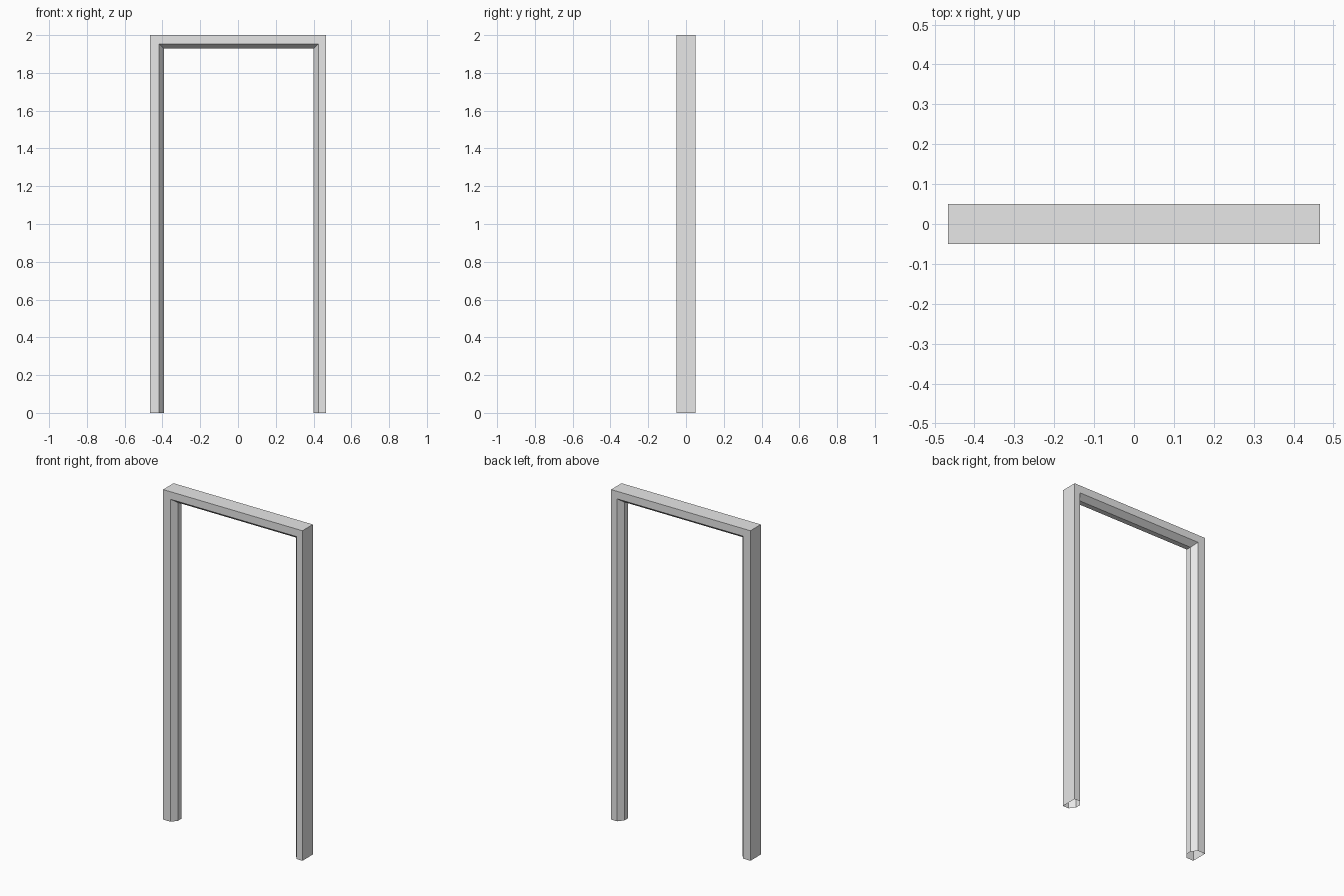
import bpy
import bmesh

cube = bpy.data.objects.get("Cube")
if cube:
    bpy.data.objects.remove(cube, do_unlink=True)

# Overall sizes
HALF_W, HEIGHT, HALF_D = 0.467, 2.0, 0.05
LEFT_FACE, RIGHT_FACE, TOP_FACE = 0.04, 0.05, 0.046   # flat face widths
BEVEL, LIP = 0.026, 0.016                             # bevel run, half width of inner lip

# Single painted finish
paint = bpy.data.materials.new("light_grey_paint")
paint.use_nodes = True
colour = (0.8, 0.8, 0.8, 1)
paint.diffuse_color = colour
paint.node_tree.nodes["Principled BSDF"].inputs["Base Color"].default_value = colour

# Frame section: (share of face width, bevel amount, depth)
section = [(0, 0, -HALF_D), (1, 0, -HALF_D), (1, BEVEL, -LIP),
           (1, BEVEL, LIP), (1, 0, HALF_D), (0, 0, HALF_D)]


def ring(bm, side, at_top):
    """One section loop, mitred at the top corners and square at the floor."""
    face = LEFT_FACE if side > 0 else RIGHT_FACE
    verts = []
    for share, bevel, y in section:
        x = side * (HALF_W - share * face - bevel)
        z = HEIGHT - share * TOP_FACE - bevel if at_top else 0
        verts.append(bm.verts.new((x, y, z)))
    return verts


# Door frame: section swept up one post, across the head and down the other,
# with the hollow post ends left open at the floor
bm = bmesh.new()
rings = [ring(bm, -1, False), ring(bm, -1, True), ring(bm, 1, True), ring(bm, 1, False)]
for a, b in zip(rings, rings[1:]):
    for i in range(len(section)):
        j = (i + 1) % len(section)
        bm.faces.new((a[i], a[j], b[j], b[i]))
bm.normal_update()
# Make the walls face outward, judged by the first post's front wall
if bm.faces[:][0].normal.y > 0:
    bmesh.ops.reverse_faces(bm, faces=bm.faces[:])

mesh = bpy.data.meshes.new("door_frame")
bm.to_mesh(mesh)
bm.free()
mesh.materials.append(paint)
frame = bpy.data.objects.new("door_frame", mesh)
bpy.context.collection.objects.link(frame)
